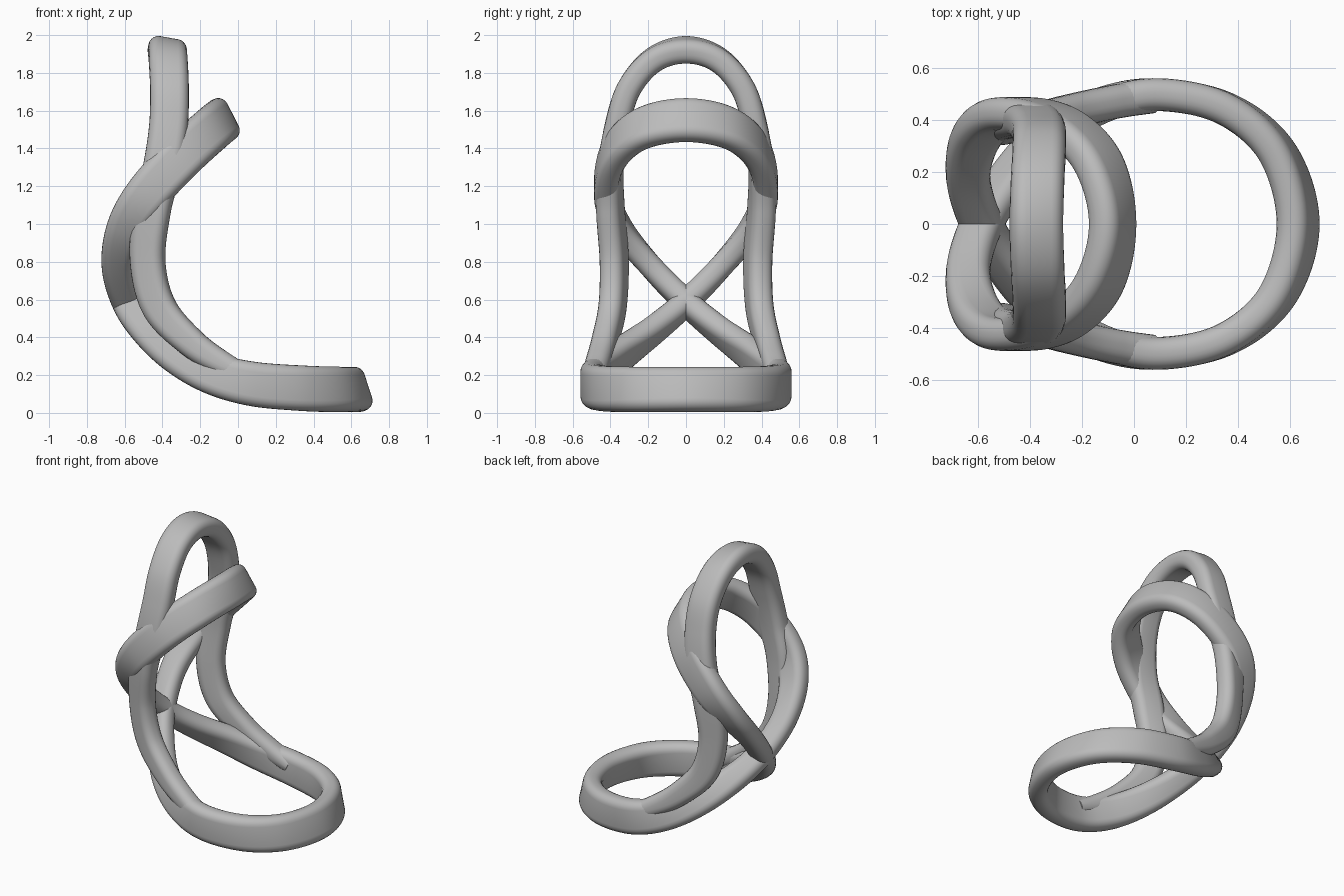
import bpy, bmesh, math
from mathutils import Vector

cube = bpy.data.objects.get("Cube")
if cube:
    bpy.data.objects.remove(cube, do_unlink=True)

grey = bpy.data.materials.new("plain_grey")
grey.use_nodes = True
grey.diffuse_color = (0.5, 0.5, 0.5, 1)
grey.node_tree.nodes["Principled BSDF"].inputs["Base Color"].default_value = (0.5, 0.5, 0.5, 1)


def section(width, thick, radius=0.054, steps=5):
    """Rounded rectangle cross-section."""
    pts = []
    for k, (sx, sy) in enumerate([(1, 1), (-1, 1), (-1, -1), (1, -1)]):
        for i in range(steps + 1):
            a = math.pi / 2 * (k + i / steps)
            pts.append((sx * (width / 2 - radius) + radius * math.cos(a),
                        sy * (thick / 2 - radius) + radius * math.sin(a)))
    return pts


def catmull(keys, closed, steps=12):
    """Smooth curve through keys (x, y, z, tilt, splay, width)."""
    keys = [Vector(k) for k in keys]
    n = len(keys)
    get = (lambda i: keys[i % n]) if closed else (lambda i: keys[max(0, min(n - 1, i))])
    out = []
    for i in range(n if closed else n - 1):
        a, b, c, d = (get(i + j) for j in (-1, 0, 1, 2))
        for s in range(steps):
            t = s / steps
            out.append(0.5 * (2 * b + (c - a) * t + (2 * a - 5 * b + 4 * c - d) * t ** 2
                              + (3 * b - a - 3 * c + d) * t ** 3))
    if not closed:
        out.append(keys[-1])
    return out


def mirrored(keys):
    return [(x, -y, z, tilt, -splay, w) for x, y, z, tilt, splay, w in reversed(keys)]


def sweep(name, keys, closed, thick):
    """Sweep the band; tilt turns its width in the xz plane, splay leans it sideways."""
    path = catmull(keys, closed)
    points = [Vector(p[:3]) for p in path]
    n = len(path)
    bm = bmesh.new()
    rings = []
    for i, p in enumerate(points):
        nxt = points[(i + 1) % n] if closed else points[min(i + 1, n - 1)]
        prv = points[i - 1] if closed else points[max(i - 1, 0)]
        tangent = (nxt - prv).normalized()
        a = math.radians(path[i][3])
        across = Vector((math.cos(a), path[i][4], math.sin(a)))
        across = (across - tangent * across.dot(tangent)).normalized()
        depth = tangent.cross(across)
        rings.append([bm.verts.new(p + across * u + depth * v)
                      for u, v in section(path[i][5], thick)])
    m = len(rings[0])
    for i in range(n if closed else n - 1):
        r, q = rings[i], rings[(i + 1) % n]
        for j in range(m):
            bm.faces.new((r[j], r[(j + 1) % m], q[(j + 1) % m], q[j]))
    if not closed:
        bm.faces.new(rings[0])
        bm.faces.new(rings[-1])
    bmesh.ops.recalc_face_normals(bm, faces=bm.faces)
    mesh = bpy.data.meshes.new(name)
    bm.to_mesh(mesh)
    bm.free()
    mesh.materials.append(grey)
    obj = bpy.data.objects.new(name, mesh)
    bpy.context.collection.objects.link(obj)
    bpy.ops.object.select_all(action='DESELECT')
    obj.select_set(True)
    bpy.context.view_layer.objects.active = obj
    bpy.ops.object.shade_smooth_by_angle(angle=math.radians(40))


# Figure-eight band: base ring, narrower crossing at the back, upper ring
eight = [
    (0.63, 0, 0.124, 108, 0, 0.24), (0.55, 0.275, 0.124, 103, 0, 0.24),
    (0.35, 0.443, 0.13, 95, 0, 0.24), (0.08, 0.497, 0.153, 82, 0, 0.235),
    (-0.14, 0.45, 0.21, 66, 0, 0.22), (-0.325, 0.34, 0.31, 50, 0, 0.205),
    (-0.475, 0.175, 0.435, 32, 0, 0.18), (-0.585, 0, 0.585, 18, 0, 0.165),
    (-0.637, -0.19, 0.78, 0, 0, 0.17), (-0.595, -0.35, 0.98, -20, 0, 0.2),
    (-0.48, -0.423, 1.16, -36, 0, 0.23), (-0.29, -0.385, 1.365, -46, 0, 0.24),
    (-0.14, -0.24, 1.502, -55, 0, 0.24), (-0.082, 0, 1.55, -63, 0, 0.24)]
sweep("figure_eight_band", eight + mirrored(eight)[1:-1], True, 0.125)

# Tall arch, tapering where it leaves the sides of the base ring
arch = [
    (0.07, 0.49, 0.185, 72, 0, 0.11), (-0.07, 0.47, 0.253, 66, 0, 0.13),
    (-0.245, 0.433, 0.37, 51, 0.1, 0.155), (-0.415, 0.39, 0.555, 27, 0.25, 0.18),
    (-0.478, 0.38, 0.80, 4, 0.35, 0.185), (-0.455, 0.40, 1.08, -10, 0.25, 0.2),
    (-0.40, 0.40, 1.30, -12, 0.1, 0.205), (-0.368, 0.365, 1.52, -3, 0, 0.205),
    (-0.363, 0.30, 1.72, 0, 0, 0.205), (-0.37, 0.17, 1.87, -5, 0, 0.205),
    (-0.375, 0, 1.922, -10, 0, 0.205)]
sweep("tall_arch", arch + mirrored(arch)[1:], False, 0.13)
